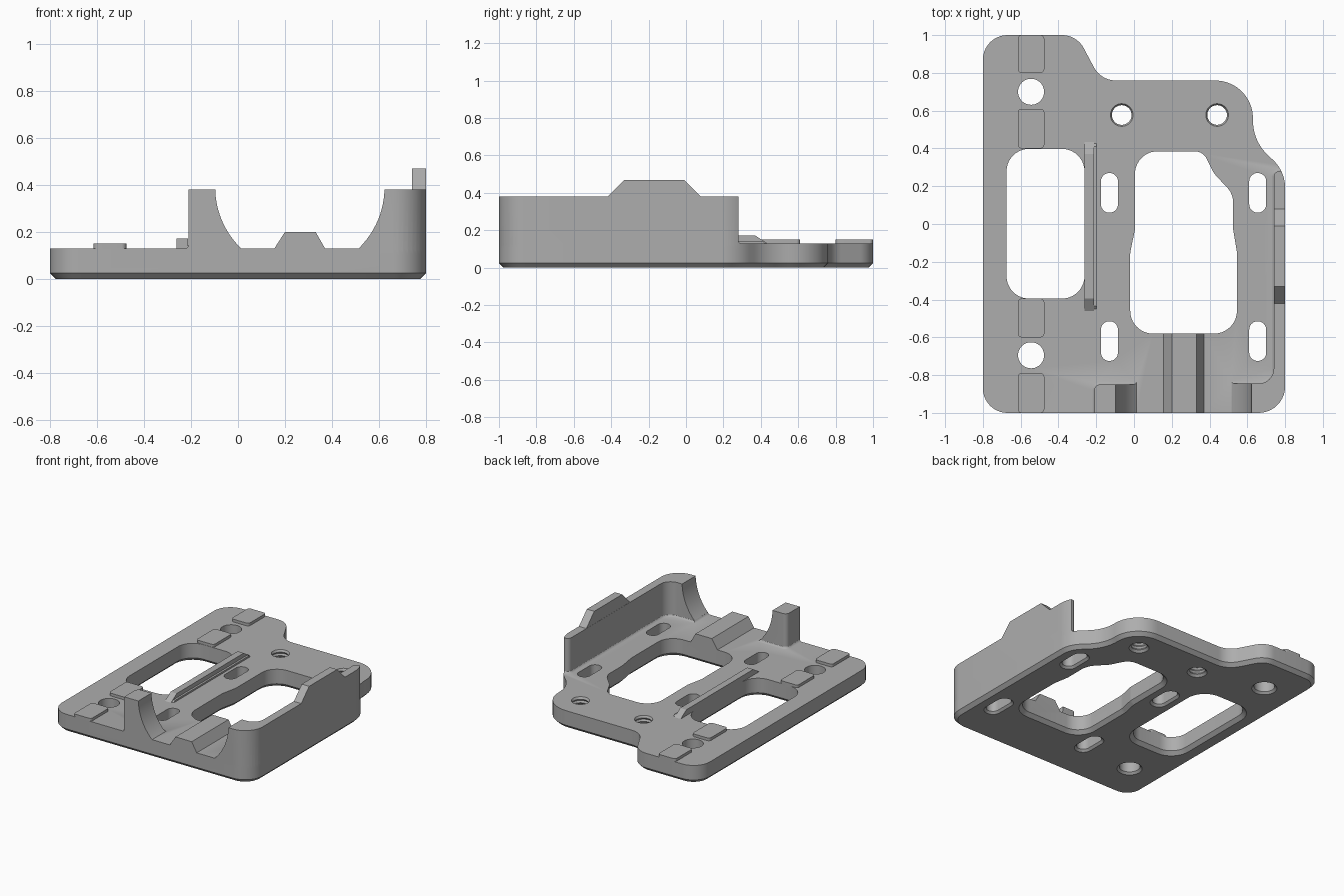
import bpy, bmesh, math
from mathutils import Vector

if "Cube" in bpy.data.objects:
    bpy.data.objects.remove(bpy.data.objects["Cube"])

grey = bpy.data.materials.new("plain grey")
grey.diffuse_color = (0.42, 0.42, 0.42, 1)
grey.use_nodes = True
grey.node_tree.nodes["Principled BSDF"].inputs["Base Color"].default_value = grey.diffuse_color


def rounded(corners, steps=10):
    """Counter-clockwise outline from (x, y, radius) corners."""
    pts, n = [], len(corners)
    for i, (x, y, r) in enumerate(corners):
        p = Vector((x, y))
        if r == 0:
            pts.append(p)
            continue
        a = (Vector(corners[i - 1][:2]) - p).normalized()
        b = (Vector(corners[(i + 1) % n][:2]) - p).normalized()
        half = a.angle(b) / 2
        c = p + (a + b).normalized() * r / math.sin(half)
        t = r / math.tan(half)
        s, e = p + a * t - c, p + b * t - c
        sweep = s.angle(e)
        for k in range(steps + 1):
            f = k / steps
            pts.append(c + (s * math.sin((1 - f) * sweep) + e * math.sin(f * sweep)) / math.sin(sweep))
    return pts


def box(x0, x1, y0, y1, r=0):
    return rounded([(x0, y0, r), (x1, y0, r), (x1, y1, r), (x0, y1, r)])


def circle(x, y, r, n=40):
    return [Vector((x + r * math.cos(2 * math.pi * k / n), y + r * math.sin(2 * math.pi * k / n)))
            for k in range(n)]


def grow(pts, d):
    """Offset an outline outward by d."""
    out = []
    for i, p in enumerate(pts):
        a = (p - pts[i - 1]).normalized()
        b = (pts[(i + 1) % len(pts)] - p).normalized()
        na, nb = Vector((a.y, -a.x)), Vector((b.y, -b.x))
        out.append(p + (na + nb) * d / (1 + na.dot(nb)))
    return out


def prism(name, pts, levels, axis="z"):
    """Stack an outline through (position, offset) levels along an axis."""
    place = {"z": lambda a, b, l: (a, b, l), "y": lambda a, b, l: (a, l, b),
             "x": lambda a, b, l: (l, a, b)}[axis]
    bm = bmesh.new()
    rings = [[bm.verts.new(place(p.x, p.y, l)) for p in grow(pts, d)] for l, d in levels]
    n = len(pts)
    for lo, hi in zip(rings, rings[1:]):
        for i in range(n):
            bm.faces.new((lo[i], lo[(i + 1) % n], hi[(i + 1) % n], hi[i]))
    bm.faces.new(rings[0][::-1])
    bm.faces.new(rings[-1])
    bmesh.ops.recalc_face_normals(bm, faces=bm.faces)
    me = bpy.data.meshes.new(name)
    bm.to_mesh(me)
    bm.free()
    me.materials.append(grey)
    ob = bpy.data.objects.new(name, me)
    bpy.context.collection.objects.link(ob)
    return ob


def combine(target, tool, op):
    mod = target.modifiers.new(op, "BOOLEAN")
    mod.operation, mod.object, mod.solver = op, tool, "EXACT"
    bpy.context.view_layer.objects.active = target
    bpy.ops.object.modifier_apply(modifier=mod.name)
    bpy.data.objects.remove(tool)


def vecs(*pairs):
    return [Vector(p) for p in pairs]


# Base plate with chamfered lower edge
outline = rounded([(-.8, -1, .13), (.8, -1, .14), (.8, .28, .2), (.63, .437, .25), (.63, .76, .2),
                   (-.175, .76, .13), (-.303, 1, .13), (-.8, 1, .13)])
T = 0.13
plate = prism("base_plate", outline, [(0, -.025), (.025, 0), (T, 0)])

# Side wall and front post, with a small fillet at the foot
foot = [(.1, .012), (T, .012), (T + .004, .005), (T + .012, 0), (.38, 0)]
wall = prism("side_wall", rounded([(.525, -1.1, 0), (.9, -1.1, 0), (.9, .28, 0), (.74, .28, .03),
                                   (.74, -.845, .08), (.525, -.845, 0)]), foot)
post = prism("front_post", rounded([(-.21, -1.1, 0), (.005, -1.1, 0), (.005, -.85, 0),
                                    (-.21, -.85, .03)]), foot)
tab = prism("wall_tab", vecs((-.42, .36), (.08, .36), (.08, .38), (-.01, .47), (-.33, .47), (-.42, .38)),
            [(.741, 0), (.9, 0)], "x")
combine(wall, tab, "UNION")
combine(wall, post, "UNION")
# Round cradle between the post and the wall
combine(wall, prism("cradle_cutter", circle(.263, .389, .36, 96), [(-1.2, 0), (-.8, 0)], "y"), "DIFFERENCE")
combine(wall, prism("outline_cutter", outline, [(.05, 0), (.6, 0)]), "INTERSECT")
combine(plate, wall, "UNION")

# Front block under the cradle
combine(plate, prism("front_block", vecs((.155, .1), (.37, .1), (.37, T), (.33, .2), (.2, .2), (.155, T)),
                     [(-1, 0), (-.5, 0)], "y"), "UNION")

# Windows, slots and round holes, all chamfered underneath
through = [(-.025, .05), (.025, 0), (.6, 0)]
small = [(-.015, .03), (.015, 0), (.6, 0)]
holes = [(box(-.675, -.262, -.395, .398, .12), through),
         (rounded([(-.02, -.58, .12), (.545, -.58, .12), (.545, -.15, .1), (.525, -.03, .1), (.525, .16, .12),
                   (.425, .265, .15), (.365, .385, .07), (.005, .385, .12), (.005, -.03, .1),
                   (-.02, -.15, .1)]), through)]
for x in (-.13, .655):
    for y0, y1 in ((.06, .27), (-.725, -.515)):
        holes.append((box(x - .045, x + .045, y0, y1, .0445), small))
for y in (.70, -.695):
    holes.append((circle(-.545, y, .069), small))
# Threaded holes use a ridged cutter
ridges = [(-.015, .03), (.015, 0)] + [(.015 + .0125 * k, .008 * (k % 2)) for k in range(1, 9)]
ridges += [(T, .008), (.3, .008)]
for x in (-.065, .44):
    holes.append((circle(x, .577, .052), ridges))
for pts, levels in holes:
    combine(plate, prism("hole_cutter", pts, levels), "DIFFERENCE")

# Raised pads along the left side
pads = []
for y0, y1 in ((.8, 1), (.4, .61), (-.6, -.395), (-1, -.79)):
    pads.append(prism("pad", box(-.615, -.475, y0, y1, .02), [(T - .01, 0), (.15, 0)]))

# Long rail beside the window, with sloped ends and a low flange
rail = prism("rail", vecs((-.46, .12), (.435, .12), (.435, T), (.37, .172), (-.395, .172), (-.46, T)),
             [(-.262, 0), (-.213, 0)], "x")
flange = prism("rail_flange", vecs((-.45, .12), (.425, .12), (.425, T), (.41, .142), (-.435, .142), (-.45, T)),
               [(-.22, 0), (-.198, 0)], "x")

# Smooth curves, sharp edges
for ob in [plate, rail, flange] + pads:
    bpy.ops.object.select_all(action="DESELECT")
    ob.select_set(True)
    bpy.context.view_layer.objects.active = ob
    bpy.ops.object.shade_smooth_by_angle(angle=math.radians(30))
